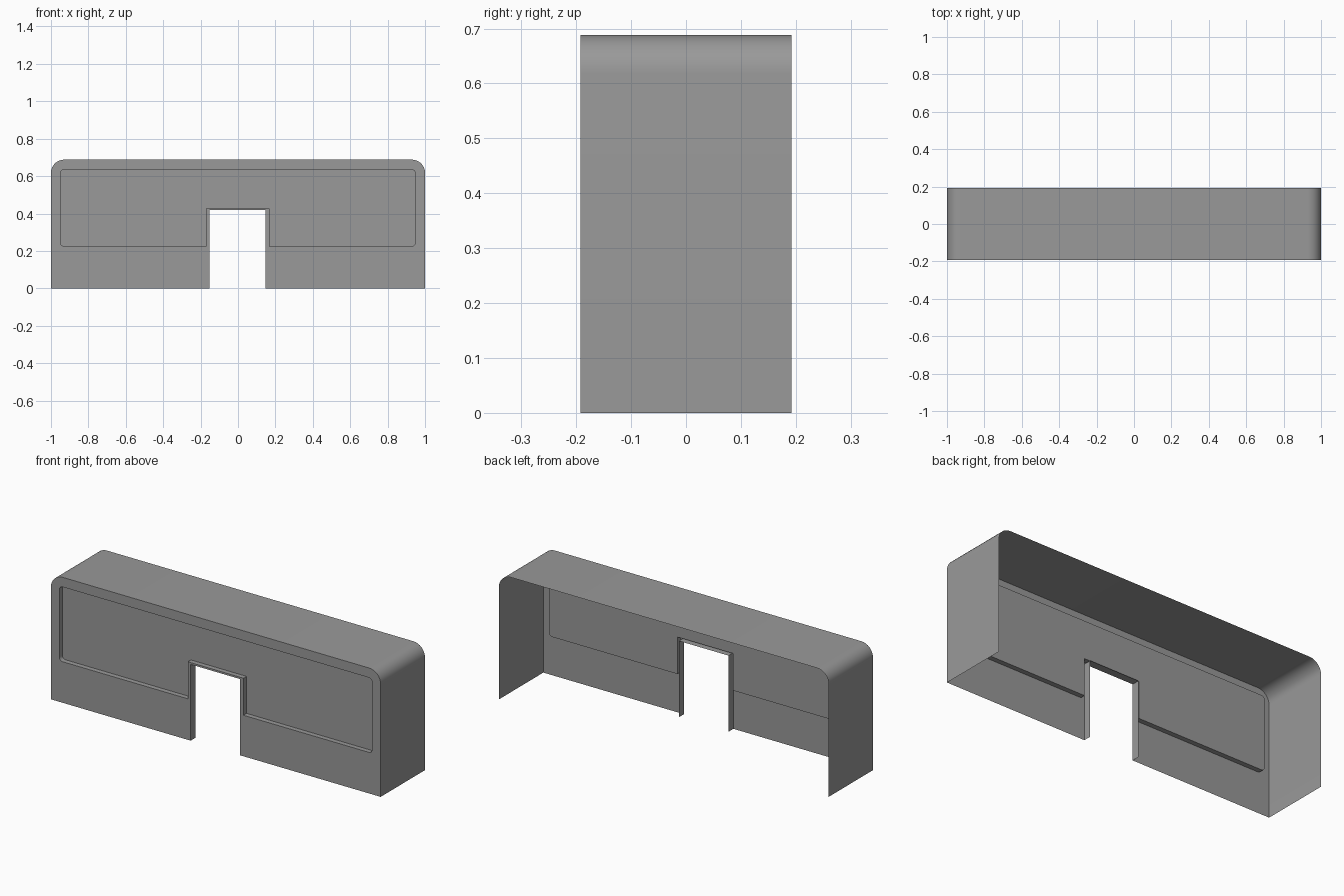
import bpy, bmesh
from math import cos, sin, radians
from mathutils import Vector

if "Cube" in bpy.data.objects:
    bpy.data.objects.remove(bpy.data.objects["Cube"])

FRONT, BACK = -0.192, 0.192
PANEL = FRONT + 0.027      # depth of the recessed panel
JAMB = FRONT + 0.043       # depth of the doorway reveal

dark_grey = bpy.data.materials.new("dark_grey")
dark_grey.diffuse_color = (0.32, 0.32, 0.32, 1)
dark_grey.use_nodes = True
dark_grey.node_tree.nodes["Principled BSDF"].inputs["Base Color"].default_value = dark_grey.diffuse_color


def arc(cx, cz, r, start, end, n):
    """Points of a rounded corner in the x-z plane."""
    return [(cx + r * cos(radians(start + (end - start) * i / n)),
             cz + r * sin(radians(start + (end - start) * i / n))) for i in range(n + 1)]


def finish(bm, name):
    me = bpy.data.meshes.new(name)
    bm.to_mesh(me)
    bm.free()
    me.materials.append(dark_grey)
    ob = bpy.data.objects.new(name, me)
    bpy.context.collection.objects.link(ob)
    bpy.ops.object.select_all(action='DESELECT')
    ob.select_set(True)
    bpy.context.view_layer.objects.active = ob
    bpy.ops.object.shade_smooth_by_angle(angle=radians(30))
    return ob


def row(bm, pts, y):
    return [bm.verts.new((x, y, z)) for x, z in pts]


def strip(bm, pts, y0, y1, closed=False):
    """Sweep a path straight back; returns the rear vertices."""
    a, b = row(bm, pts, y0), row(bm, pts, y1)
    for i in range(len(pts) if closed else len(pts) - 1):
        j = (i + 1) % len(pts)
        bm.faces.new((a[i], a[j], b[j], b[i]))
    return b


# Profiles
shell = [(-1, 0)] + arc(-0.93, 0.618, 0.07, 180, 90, 8) \
    + arc(0.93, 0.618, 0.07, 90, 0, 8) + [(1, 0)]
door = [(0.147, 0), (0.147, 0.418), (-0.153, 0.418), (-0.153, 0)]
R = 0.02
recess = arc(-0.95 + R, 0.225 + R, R, 180, 270, 4) \
    + [(-0.17, 0.225), (-0.17, 0.428), (0.168, 0.428), (0.168, 0.225)] \
    + arc(0.948 - R, 0.225 + R, R, -90, 0, 4) \
    + arc(0.948 - R, 0.635 - R, R, 0, 90, 4) \
    + arc(-0.95 + R, 0.635 - R, R, 90, 180, 4)

# Sides and roof, open at back and bottom
bm = bmesh.new()
strip(bm, shell, FRONT, BACK)
finish(bm, "outer_shell")

# Doorway reveal
bm = bmesh.new()
strip(bm, door, FRONT, JAMB)
finish(bm, "door_reveal")

# Recessed panel with its side walls
bm = bmesh.new()
bm.faces.new(strip(bm, recess, FRONT, PANEL, closed=True))
finish(bm, "recessed_panel")

# Front wall with the panel cut out
bm = bmesh.new()
edges = []
for loop in (shell + door, recess):
    v = row(bm, loop, FRONT)
    edges += [bm.edges.new((v[i - 1], v[i])) for i in range(len(v))]
bmesh.ops.triangle_fill(bm, use_beauty=True, edges=edges, normal=Vector((0, -1, 0)))
bm.normal_update()
for f in bm.faces:
    if f.normal.y > 0:
        f.normal_flip()
finish(bm, "front_wall")
